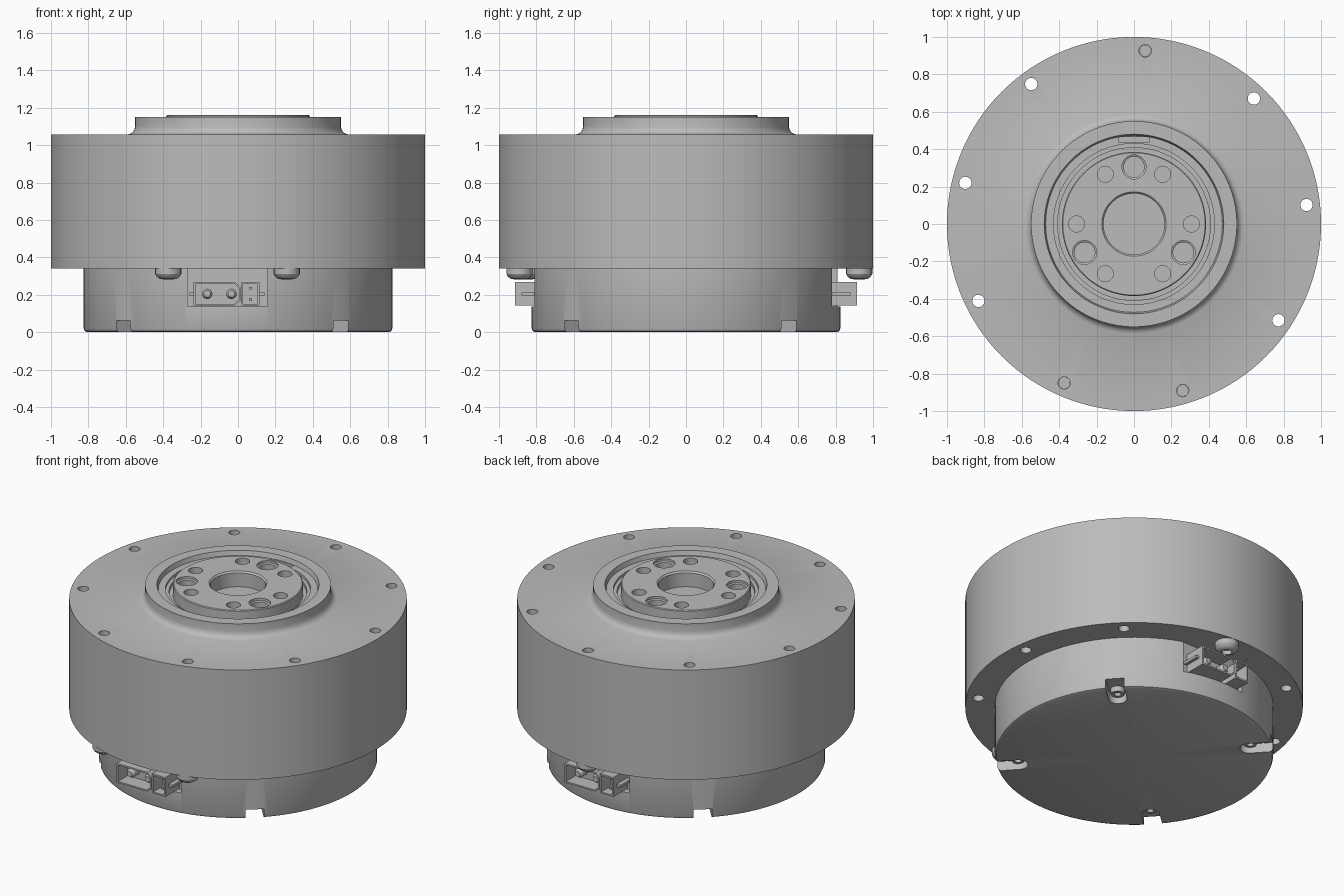
import bpy, bmesh
from math import pi, cos, sin, radians
from mathutils import Vector, Matrix

cube = bpy.data.objects.get("Cube")
if cube:
    bpy.data.objects.remove(cube, do_unlink=True)

GREY = (0.5, 0.5, 0.5, 1)
metal = bpy.data.materials.new("plain grey")
metal.use_nodes = True
metal.diffuse_color = GREY
metal.node_tree.nodes["Principled BSDF"].inputs["Base Color"].default_value = GREY


def polar(radius, degrees):
    return radius * cos(radians(degrees)), radius * sin(radians(degrees))


def lathe(bm, profile, steps=32, at=(0, 0), axis_matrix=None):
    """Spin an (r, z) profile about a vertical axis through at."""
    off = Vector((at[0], at[1], 0))
    vs = [bm.verts.new(Vector((r, 0, z)) + off) for r, z in profile]
    es = [bm.edges.new(p) for p in zip(vs, vs[1:])]
    bmesh.ops.spin(bm, geom=vs + es, cent=off, axis=(0, 0, 1),
                   angle=2 * pi, steps=steps, use_duplicate=False)
    bmesh.ops.remove_doubles(bm, verts=bm.verts[:], dist=1e-5)
    if axis_matrix:
        bm.transform(axis_matrix)


def cylinder(bm, r, z0, z1, at=(0, 0), steps=32):
    lathe(bm, [(0, z0), (r, z0), (r, z1), (0, z1)], steps, at)


def prism(bm, points, offset):
    """Extrude a planar outline by offset and return the end face."""
    face = bm.faces.new([bm.verts.new(p) for p in points])
    geom = bmesh.ops.extrude_face_region(bm, geom=[face], use_keep_orig=True)["geom"]
    bmesh.ops.translate(bm, vec=offset,
                        verts=[g for g in geom if isinstance(g, bmesh.types.BMVert)])
    return [g for g in geom if isinstance(g, bmesh.types.BMFace)][0]


def box(bm, x0, x1, y0, y1, z0, z1):
    prism(bm, [(x0, y0, z0), (x1, y0, z0), (x1, y1, z0), (x0, y1, z0)], (0, 0, z1 - z0))


def smooth(ob):
    bpy.ops.object.select_all(action='DESELECT')
    ob.select_set(True)
    bpy.context.view_layer.objects.active = ob
    bpy.ops.object.shade_smooth_by_angle(angle=radians(30))


def make(name, bm, turn=0.0, shade=True):
    bmesh.ops.recalc_face_normals(bm, faces=bm.faces[:])
    bm.transform(Matrix.Rotation(turn, 4, 'Z'))
    mesh = bpy.data.meshes.new(name)
    bm.to_mesh(mesh)
    bm.free()
    mesh.materials.append(metal)
    ob = bpy.data.objects.new(name, mesh)
    bpy.context.collection.objects.link(ob)
    if shade:
        smooth(ob)
    return ob


# Turned body: base, wide drum, neck, seal groove and output hub
bm = bmesh.new()
lathe(bm, [(0, 0), (.805, 0), (.819, .006), (.825, .02), (.825, .34), (1, .34),
           (1, 1.058), (.585, 1.058), (.567, 1.066), (.555, 1.08), (.55, 1.1),
           (.55, 1.15), (.48, 1.15), (.472, 1.12), (.43, 1.12), (.43, 1.105),
           (.408, 1.105), (.408, 1.085), (.385, 1.085), (.385, 1.155), (.38, 1.16),
           (.172, 1.16), (.163, 1.15), (.163, 1.06), (0, 1.06)], 128)
body = make("motor_body", bm, shade=False)

# Cutters for every hole and pocket
FLANGE_ANGLES = [86.3 + 40 * i for i in range(9)]
NOTCH_ANGLES = [42 + 90 * i for i in range(4)]
bm = bmesh.new()
for a in FLANGE_ANGLES:
    cylinder(bm, .033, .2, 1.3, polar(.928, a), 24)
for i in range(6):
    cylinder(bm, .043, 1.04, 1.3, polar(.307, 60 * i), 24)
for i in range(3):
    lathe(bm, [(0, 1.02), (.055, 1.02), (.055, 1.14), (.064, 1.145), (.064, 1.3), (0, 1.3)],
          32, polar(.305, 90 + 120 * i))
for a in NOTCH_ANGLES:
    outline = [(.9, -.055)] + [(.69 - .055 * cos(t), .055 * sin(t))
               for t in [-pi / 2 + pi * i / 10 for i in range(11)]] + [(.9, .055)]
    spin = Matrix.Rotation(radians(a), 3, 'Z')
    prism(bm, [spin @ Vector((x, y, -.1)) for x, y in outline], (0, 0, .162))
box(bm, -.08, .08, .436, .464, 1.1, 1.14)
box(bm, -.27, .157, -.86, -.77, .138, .344)
box(bm, -.157, .27, .77, .86, .138, .344)
cutter = make("hole_cutter", bm, shade=False)
cutter.hide_render = True

bpy.context.view_layer.objects.active = body
mod = body.modifiers.new("holes", 'BOOLEAN')
mod.operation = 'DIFFERENCE'
mod.solver = 'EXACT'
mod.object = cutter
bpy.ops.object.modifier_apply(modifier=mod.name)
bpy.data.objects.remove(cutter, do_unlink=True)
smooth(body)

# Button head screws under the flange
for i in (0, 4, 5):
    bm = bmesh.new()
    lathe(bm, [(0, .31), (.03, .31), (.03, .283), (.045, .285), (.06, .295), (.07, .312),
               (.07, .34), (.032, .34), (.032, .95), (0, .95)],
          24, polar(.928, FLANGE_ANGLES[i]))
    make("flange_screw", bm)

# Small socket screws in the base notches
for a in NOTCH_ANGLES:
    bm = bmesh.new()
    lathe(bm, [(0, .05), (.02, .05), (.02, .028), (.038, .028), (.042, .034),
               (.042, .07), (0, .07)], 24, polar(.695, a))
    make("notch_screw", bm)


def socket(name, outline, turn):
    """Open-fronted plug shell facing -y."""
    bm = bmesh.new()
    front = prism(bm, [(x, -.75, z) for x, z in outline], (0, -.165, 0))
    bmesh.ops.recalc_face_normals(bm, faces=bm.faces[:])
    bmesh.ops.inset_region(bm, faces=[front], thickness=.01, use_even_offset=True)
    inner = bmesh.ops.extrude_face_region(bm, geom=[front])["geom"]
    bmesh.ops.translate(bm, vec=(0, .1, 0),
                        verts=[g for g in inner if isinstance(g, bmesh.types.BMVert)])
    if front.is_valid:
        bmesh.ops.delete(bm, geom=[front], context='FACES_ONLY')
    make(name, bm, turn)


# Connectors at the front and the back
to_front = Matrix.Rotation(pi / 2, 4, 'X')
for side, turn in (("front", 0), ("back", pi)):
    socket(side + "_power_socket",
           [(-.237, .142), (-.015, .142), (.016, .172), (.016, .238),
            (-.015, .268), (-.237, .268)], turn)
    socket(side + "_signal_socket",
           [(.018, .142), (.115, .142), (.115, .268), (.018, .268)], turn)
    for x in (-.165, -.035):
        bm = bmesh.new()
        lathe(bm, [(0, .8), (.028, .8), (.028, .87), (.018, .885), (0, .885)], 20)
        bm.transform(Matrix.Translation((x, 0, .205)) @ to_front)
        make(side + "_power_pin", bm, turn)
    bm = bmesh.new()
    for z in (.175, .235):
        box(bm, .058, .075, -.88, -.8, z - .008, z + .008)
    make(side + "_signal_pins", bm, turn)
    bm = bmesh.new()
    for x in (-.258, .113):
        box(bm, x, x + .03, -.88, -.76, .195, .212)
    make(side + "_locking_tabs", bm, turn)
